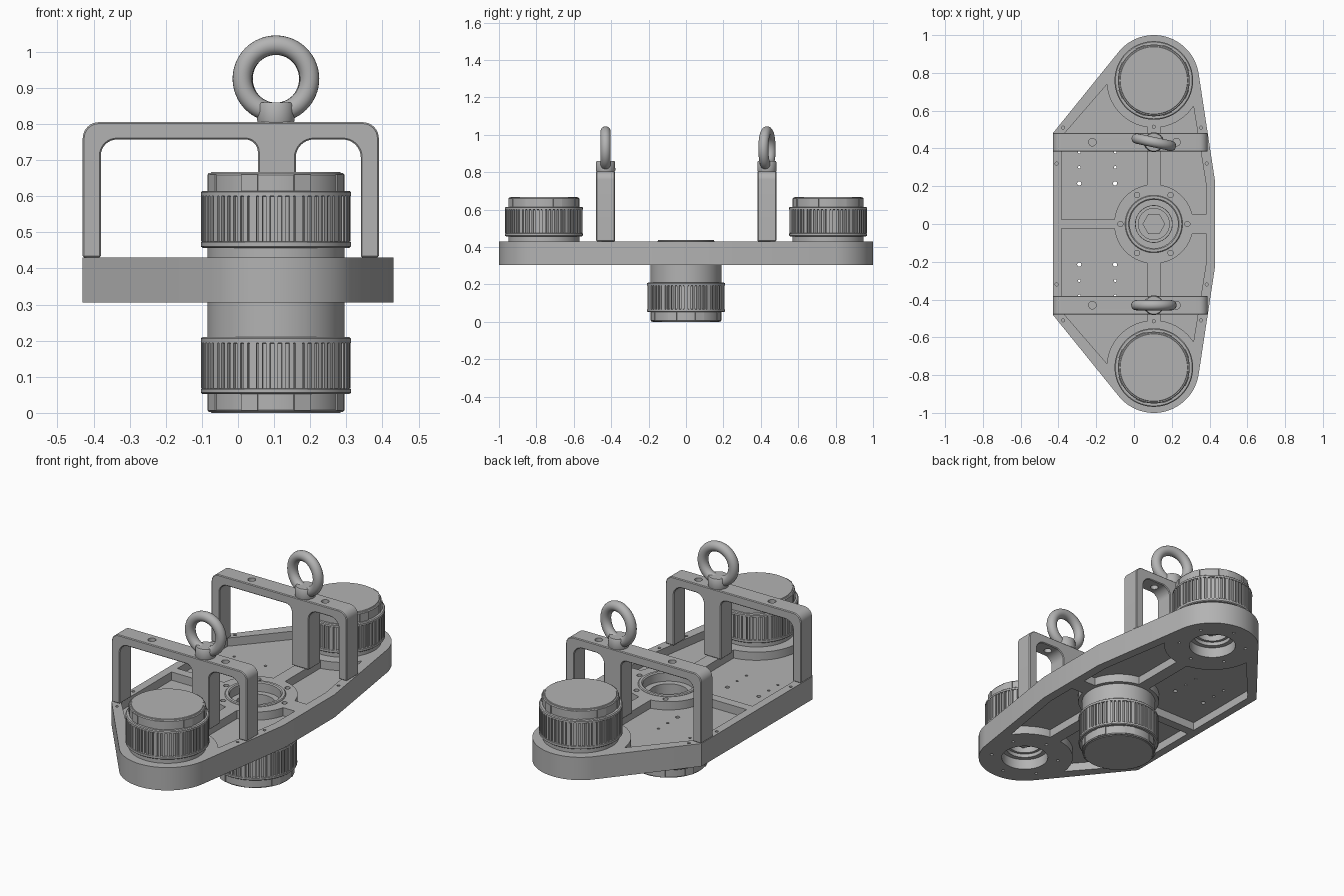
import bpy, bmesh
from math import pi, sin, cos, radians
from mathutils import Matrix

if "Cube" in bpy.data.objects:
    bpy.data.objects.remove(bpy.data.objects["Cube"])

metal = bpy.data.materials.new("brushed_grey")
metal.use_nodes = True
grey = (0.45, 0.45, 0.45, 1)
metal.diffuse_color = grey
metal.node_tree.nodes["Principled BSDF"].inputs["Base Color"].default_value = grey

CX = 0.105            # axis shared by motors and eye bolts
END_Y = 0.76          # end motor position
BOT, TOP = 0.305, 0.43  # base plate


def finish(name, bm):
    bmesh.ops.recalc_face_normals(bm, faces=bm.faces)
    me = bpy.data.meshes.new(name)
    bm.to_mesh(me)
    bm.free()
    me.materials.append(metal)
    me.shade_smooth()
    me.set_sharp_from_angle(angle=radians(32))
    ob = bpy.data.objects.new(name, me)
    bpy.context.collection.objects.link(ob)
    return ob


def arc(cx, cy, r, a0, a1, n=16):
    return [(cx + r * cos(radians(a0 + (a1 - a0) * i / n)),
             cy + r * sin(radians(a0 + (a1 - a0) * i / n))) for i in range(n + 1)]


def prism(bm, pts, z0, z1):
    f = bm.faces.new([bm.verts.new((x, y, z0)) for x, y in pts])
    out = bmesh.ops.extrude_face_region(bm, geom=[f])["geom"]
    verts = [v for v in out if isinstance(v, bmesh.types.BMVert)]
    bmesh.ops.translate(bm, verts=verts, vec=(0, 0, z1 - z0))


def drill(bm, x, y, r, z0, z1, n=16):
    prism(bm, arc(x, y, r, 0, 360, n)[:-1], z0, z1)


def lathe(bm, profile, steps=72):
    vs = [bm.verts.new((r, 0, z)) for r, z in profile]
    es = [bm.edges.new(p) for p in zip(vs, vs[1:])]
    bmesh.ops.spin(bm, geom=vs + es, cent=(0, 0, 0), axis=(0, 0, 1),
                   angle=2 * pi, steps=steps, use_merge=True)
    bmesh.ops.remove_doubles(bm, verts=bm.verts, dist=1e-5)


def cut(ob, bm):
    cutter = finish("cutter", bm)
    cutter.hide_render = True
    mod = ob.modifiers.new("cut", "BOOLEAN")
    mod.operation, mod.solver, mod.object = "DIFFERENCE", "EXACT", cutter
    apply_modifiers(ob)
    bpy.data.objects.remove(cutter)


def apply_modifiers(ob):
    bpy.context.view_layer.update()
    me = bpy.data.meshes.new_from_object(
        ob.evaluated_get(bpy.context.evaluated_depsgraph_get()))
    ob.modifiers.clear()
    ob.data = me
    me.shade_smooth()
    me.set_sharp_from_angle(angle=radians(32))


def flip(pts, sy):
    return [(x, sy * y) for x, y in pts]


# Base plate: straight left side, rounded ends, bowed right side
half = [(0.43, 0.22)] + arc(CX, END_Y, 0.24, 8, 139, 32) + [(-0.43, 0.48)]
bm = bmesh.new()
prism(bm, half + flip(half, -1)[::-1], BOT, TOP)
plate = finish("base_plate", bm)

# Pockets milled from above and below, leaving ribs, bosses and a thin web
left_pocket = (arc(CX, 0, 0.21, 173.2, 99.6) + arc(CX, END_Y, 0.25, 262, 185)
               + [(-0.385, 0.46), (-0.385, 0.025)])
right_pocket = (arc(CX, 0, 0.21, 80.4, 14) + [(0.38, 0.05), (0.38, 0.22)]
                + arc(CX, END_Y, 0.25, 327, 278))
bm = bmesh.new()
for sy in (1, -1):
    for pocket in (left_pocket, right_pocket):
        prism(bm, flip(pocket, sy), 0.385, 0.5)
        prism(bm, flip(pocket, sy), 0.2, 0.35)
cut(plate, bm)

# Motor bores and screw holes
bm = bmesh.new()
drill(bm, CX, 0, 0.13, 0.2, 0.5, 64)
for k in range(6):
    a = k * pi / 3
    drill(bm, CX + 0.177 * cos(a), 0.177 * sin(a), 0.014, 0.4, 0.5)
for sy in (1, -1):
    drill(bm, CX, sy * END_Y, 0.12, 0.2, 0.5, 64)
    for k in range(6):
        a = k * pi / 3 + pi / 6
        drill(bm, CX + 0.175 * cos(a), sy * END_Y + 0.175 * sin(a), 0.008, 0.2, 0.33)
    for x in (-0.29, -0.1):
        for y in (0.215, 0.3, 0.38):
            drill(bm, x, sy * y, 0.011 if y < 0.25 else 0.007, 0.2, 0.5)
    for x, y in ((-0.41, 0.32), (-0.375, 0.51), (0.385, 0.32), (0.355, 0.51), (CX, 0.515)):
        drill(bm, x, sy * y, 0.008, 0.38, 0.5)
cut(plate, bm)

# Centre hub: raised lip and stepped bore
bm = bmesh.new()
lathe(bm, [(0.097, 0.306), (0.097, 0.385), (0.128, 0.385), (0.128, 0.432), (0.134, 0.437),
           (0.148, 0.437), (0.152, 0.432), (0.152, 0.425), (0.13, 0.425), (0.13, 0.306),
           (0.097, 0.306)])
finish("centre_hub", bm).location = (CX, 0, 0)


# Motors: local z = 0 is the closed cap, the hollow end sits on the plate
def motor(name, y, z, upside_down):
    bm = bmesh.new()
    lathe(bm, [(0, 0), (0.178, 0), (0.18, 0.003), (0.186, 0.003), (0.19, 0.008), (0.19, 0.052),
               (0.203, 0.052), (0.208, 0.056), (0.208, 0.066), (0.199, 0.068),
               (0.199, 0.192), (0.208, 0.194), (0.208, 0.206), (0.203, 0.21),
               (0.19, 0.21), (0.19, 0.305), (0.096, 0.305), (0.096, 0.285),
               (0.082, 0.285), (0.082, 0.25), (0, 0.25)])
    # knurled grip: raised ribs, every sixth one wider
    for k in range(60):
        w = 0.02 if k % 6 == 0 else 0.011
        m = (Matrix.Rotation(k * pi / 30, 4, "Z") @ Matrix.Translation((0.2, 0, 0.13))
             @ Matrix.Diagonal((0.014, w, 0.126, 1)))
        bmesh.ops.create_cube(bm, size=1, matrix=m)
    # hexagonal shaft end
    drill(bm, 0, 0, 0.06, 0.249, 0.27, 6)
    # small lugs round the cap
    for k in range(8):
        m = (Matrix.Rotation((k + 0.5) * pi / 4, 4, "Z") @ Matrix.Translation((0.187, 0, 0.03))
             @ Matrix.Diagonal((0.012, 0.05, 0.046, 1)))
        bmesh.ops.create_cube(bm, size=1, matrix=m)
    ob = finish(name, bm)
    ob.location = (CX, y, z)
    if upside_down:
        ob.rotation_euler.x = pi


motor("centre_motor", 0, 0, False)
motor("front_motor", -END_Y, 0.667, True)
motor("back_motor", END_Y, 0.667, True)


# Lifting frames: three-legged bridge with rounded corners
def opening(x0, x1, r0, r1, top=0.757):
    return ([(x0, TOP)] + arc(x0 + r0, top - r0, r0, 180, 90, 8)
            + arc(x1 - r1, top - r1, r1, 90, 0, 8) + [(x1, TOP)])


frame_outline = ([(-0.43, TOP)] + opening(-0.38, 0.055, 0.045, 0.035)
                 + opening(0.16, 0.34, 0.05, 0.05) + [(0.39, TOP)]
                 + arc(0.345, 0.76, 0.045, 0, 90, 8) + arc(-0.385, 0.76, 0.045, 90, 180, 8))

for side, y, twist in (("front", -0.43, 0), ("back", 0.433, -12)):
    bm = bmesh.new()
    prism(bm, frame_outline, -0.05, 0.05)
    bmesh.ops.transform(bm, verts=bm.verts,
                        matrix=Matrix.Translation((0, y, 0)) @ Matrix.Rotation(pi / 2, 4, "X"))
    frame = finish(side + "_lifting_frame", bm)
    bevel = frame.modifiers.new("bevel", "BEVEL")
    bevel.width, bevel.segments, bevel.angle_limit = 0.004, 1, radians(50)
    apply_modifiers(frame)
    bm = bmesh.new()
    for x in (-0.22, 0.225):
        drill(bm, x, y, 0.02, 0.7, 0.9, 24)
    cut(frame, bm)

    # Eye bolt: flared collar and ring
    bm = bmesh.new()
    lathe(bm, [(0, 0.804), (0.05, 0.804), (0.052, 0.81), (0.051, 0.853), (0.047, 0.86),
               (0, 0.86)], 48)
    collar = finish(side + "_eye_bolt_collar", bm)
    collar.location = (CX, y, 0)
    bm = bmesh.new()
    lathe(bm, arc(0.093, 0, 0.027, 0, 360, 20), 64)
    ring = finish(side + "_eye_bolt_ring", bm)
    ring.location = (CX, y, 0.925)
    ring.rotation_euler = (pi / 2, 0, radians(twist))
